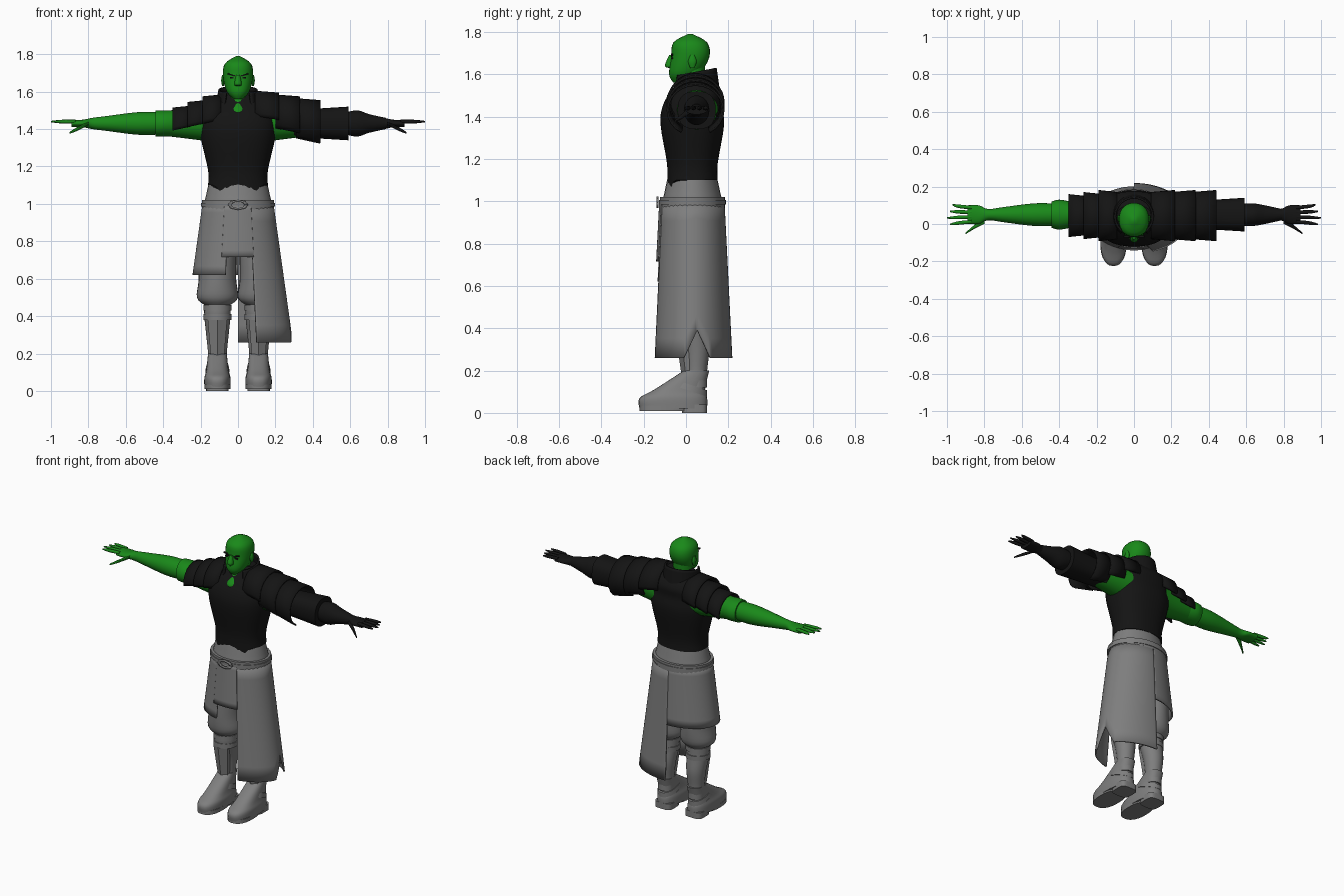
import bpy, bmesh
from math import sin, cos, pi, radians, copysign
from mathutils import Vector, Matrix

if "Cube" in bpy.data.objects:
    bpy.data.objects.remove(bpy.data.objects["Cube"])


def material(name, red, green, blue):
    made = bpy.data.materials.new(name)
    made.use_nodes = True
    made.diffuse_color = (red, green, blue, 1)
    made.node_tree.nodes["Principled BSDF"].inputs["Base Color"].default_value = made.diffuse_color
    return made


skin = material("green skin", .01, .25, .01)
armour = material("black armour", .007, .007, .007)
cloth = material("grey cloth", .21, .21, .21)


def finish(name, bm, mat):
    bmesh.ops.recalc_face_normals(bm, faces=bm.faces)
    mesh = bpy.data.meshes.new(name)
    bm.to_mesh(mesh)
    bm.free()
    mesh.materials.append(mat)
    mesh.shade_smooth()
    mesh.set_sharp_from_angle(angle=radians(40))
    made = bpy.data.objects.new(name, mesh)
    bpy.context.scene.collection.objects.link(made)
    return made


def resample(rings, steps):
    """Smooth curve through the given cross-sections."""
    rings = [Vector((*ring, 0)[:4]) for ring in rings]
    last = len(rings) - 1
    result = []
    for i in range(last):
        before, here = rings[max(i - 1, 0)], rings[i]
        there, after = rings[i + 1], rings[min(i + 2, last)]
        leave, arrive = (there - before) / 2, (after - here) / 2
        for k in range(steps):
            t = k / steps
            ease = t * t * (3 - 2 * t)
            result.append(here.lerp(there, ease) + leave * t * (1 - t) ** 2 - arrive * t * t * (1 - t))
    return result + [rings[last]]


def loft(name, mat, center, rings, axis="z", steps=4, sides=28, power=2, side=1, tweak=None):
    """Skin over ellipses. Ring: position on the axis, two radii, optional shift in y."""
    bm = bmesh.new()
    loops = []
    for position, wide, deep, shift in resample(rings, steps):
        loop = []
        for i in range(sides):
            a = 2 * pi * i / sides
            u = center[0] + wide * copysign(abs(sin(a)) ** (2 / power), sin(a))
            v = center[1] - deep * copysign(abs(cos(a)) ** (2 / power), cos(a))
            co = Vector((u, v + shift, position) if axis == "z" else (position, u + shift, v))
            if tweak:
                tweak(co)
            co.x *= side
            loop.append(bm.verts.new(co))
        loops.append(loop)
    for low, high in zip(loops, loops[1:]):
        for i in range(sides):
            j = (i + 1) % sides
            bm.faces.new((low[i], low[j], high[j], high[i]))
    bm.faces.new(loops[0])
    bm.faces.new(loops[-1])
    return finish(name, bm, mat)


def band(name, mat, center, low, high, wide, deep, **options):
    return loft(name, mat, center, [(low, wide, deep), (high, wide, deep)], steps=1, **options)


def shell(name, mat, point, columns=32, rows=8, thickness=.01):
    """Thin sheet over point(u, v), with u and v running from zero to one."""
    bm = bmesh.new()
    grid = [[bm.verts.new(point(i / columns, j / rows)) for j in range(rows + 1)]
            for i in range(columns + 1)]
    for a, b in zip(grid, grid[1:]):
        for j in range(rows):
            bm.faces.new((a[j], b[j], b[j + 1], a[j + 1]))
    made = finish(name, bm, mat)
    solid = made.modifiers.new("thickness", "SOLIDIFY")
    solid.thickness, solid.offset = thickness, 0


def plate(name, mat, center, size, tilt):
    bm = bmesh.new()
    place = Matrix.Translation(center) @ Matrix.Rotation(tilt, 4, "Y")
    bmesh.ops.create_cube(bm, size=1, matrix=place @ Matrix.Diagonal((*size, 1)))
    finish(name, bm, mat)


# Head and neck
loft("head", skin, (0, .02), [(1.56, .02, .02, -.06), (1.6, .06, .07, -.03), (1.68, .08, .09),
                              (1.75, .07, .08), (1.79, .01, .01)], power=2.2)
loft("neck", skin, (0, .03), [(1.47, .02, .04, -.07), (1.5, .05, .06, -.06),
                              (1.56, .06, .06, -.01), (1.64, .06, .06)])
loft("nose", skin, (0, -.07), [(1.63, .01, .01), (1.64, .02, .02, -.01), (1.69, .01, .01)], sides=12)
loft("lips", skin, (0, -.07), [(1.6, .02, .01), (1.61, .02, .01), (1.62, .01, .01)], sides=12)
for side, word in ((-1, "right"), (1, "left")):
    plate(word + "_brow", armour, (side * .036, -.067, 1.69), (.04, .01, .007), -side * .3)
    plate(word + "_eye", armour, (side * .034, -.067, 1.675), (.02, .01, .008), 0)
    loft(word + "_ear", skin, (.08, .03), [(1.63, .005, .01), (1.66, .01, .02), (1.69, .005, .01)],
         sides=12, side=side)


# Armoured vest with a lower front hem, and a collar open at the front
def lower_front(co):
    if co.z < 1.15 and co.y < 0:
        drop = min(1, max(0, 3 - 24 * abs(co.x)))
        co.z -= drop * (1.15 - co.z)


loft("vest", armour, (0, .03), [(1.1, .16, .12), (1.18, .16, .12), (1.36, .2, .15), (1.45, .2, .14),
                                (1.52, .17, .12, .02), (1.6, .09, .05, .02)],
     sides=40, power=2.3, tweak=lower_front)


def collar(u, v):
    a = radians(38 + 284 * u)
    radius = .12 - .02 * v
    height = .12 - .02 * cos(a)
    return Vector((radius * sin(a), .04 - radius * cos(a), 1.49 + v * height))


shell("collar", armour, collar)

# Arms, hands and fingers
arm_center = (.05, 1.43)
for side, word, mat in ((-1, "right", skin), (1, "left", armour)):
    along = dict(axis="x", side=side)
    loft(word + "_upper_arm", skin, arm_center, [(.13, .1, .1), (.2, .09, .09), (.36, .07, .07)], **along)
    loft(word + "_elbow", mat, arm_center, [(.34, .07, .07), (.4, .08, .07), (.44, .07, .07)], **along)
    loft(word + "_forearm", mat, arm_center, [(.43, .06, .06), (.54, .06, .06), (.7, .04, .04),
                                              (.78, .03, .03), (.83, .05, .02), (.89, .05, .02)], **along)
    for i, finger in enumerate(("index", "middle", "ring", "little")):
        spread = (i - 1.5) * .01
        tip = 1 - .015 * abs(i - 1)
        loft(f"{word}_{finger}_finger", mat, (.05 + 2.5 * spread, 1.44),
             [(.87, .01, .01), (.94, .01, .01, spread / 2), (tip, .004, .004, spread)], sides=10, **along)

    def lower_tip(co):
        co.z -= (co.x - .8) / 2
    loft(word + "_thumb", mat, (.02, 1.43), [(.8, .02, .01), (.86, .01, .01, -.04), (.9, .005, .005, -.07)],
         sides=10, tweak=lower_tip, **along)


# Overlapping shoulder plates, open under the arm
def shoulder_plates(word, side, length, height, narrowing, closing):
    for i, place in enumerate(("inner", "middle", "outer")):
        start = .09 + (length - .02) * i
        radius = .11 - narrowing * i
        reach = radians(100 + closing * i)

        def arch(u, v):
            a = reach * (2 * u - 1)
            flare = radius + .01 * v
            return Vector((side * (start + length * v), .045 + 1.1 * flare * sin(a),
                           height - .02 * (i + v) + flare * cos(a)))
        shell(f"{word}_{place}_shoulder_plate", armour, arch, columns=20, rows=2)


shoulder_plates("right", -1, .1, 1.47, .01, 0)
shoulder_plates("left", 1, .13, 1.49, 0, 25)

# Left sleeve and flared glove
loft("left_sleeve", armour, arm_center, [(.3, .08, .07), (.43, .08, .08), (.59, .09, .09)],
     axis="x", steps=1, power=2.5)
loft("left_glove_cuff", armour, arm_center, [(.58, .06, .06), (.64, .06, .07), (.7, .05, .05),
                                             (.79, .03, .03)], axis="x")

# Waist, belt and buckle
waist_center = (0, .03)
loft("waist", cloth, waist_center, [(.8, .17, .13), (.98, .18, .14), (1.05, .17, .13), (1.14, .15, .11)])
band("belt", cloth, waist_center, .97, 1.02, .193, .154, sides=40)
band("belt_trim", cloth, waist_center, .985, 1.005, .198, .158, sides=40)


def buckle(u, v):
    a, size = 2 * pi * u, .035 + .02 * v
    return Vector((size * cos(a), -.135, .995 + size * sin(a) / 2))


shell("buckle", cloth, buckle, columns=8, rows=1)


# Skirt panels: angles run from the front towards the left side
def skirt(name, start, stop, bottom, grow=1):
    def panel(u, v):
        degrees = start + (stop - start) * u
        a = radians(degrees)
        z = 1 + (bottom(degrees) - 1) * v
        flare = 1 - z
        return Vector((grow * (.185 + .14 * flare) * sin(a),
                       .03 - grow * (.147 + .05 * flare) * cos(a), z))
    shell(name, cloth, panel, columns=64)


def side_slit(degrees):
    return .26 + .13 * max(0, 1 - abs(degrees - 97.5) / 20)


skirt("skirt_long_left", 20, 180, side_slit)
skirt("skirt_short_right", -180, -16, lambda degrees: .62)
skirt("skirt_front_flap", -22, 21, lambda degrees: .715, grow=1.03)


# Legs and boots
def slope_forward(co):
    co.z += (.03 - co.y) / 3


leg_center, foot_center = (.11, .03), (.11, -.06)
for side, word in ((-1, "right"), (1, "left")):
    loft(word + "_trouser", cloth, leg_center, [(.92, .08, .11), (.75, .1, .11), (.6, .1, .11),
                                                (.5, .11, .1), (.46, .07, .07)], side=side)
    loft(word + "_shin", cloth, leg_center, [(.48, .07, .07), (.4, .07, .07), (.3, .06, .06, .02),
                                             (.2, .05, .05, .02), (.12, .05, .05, .02)], side=side)
    band(word + "_upper_knee_strap", cloth, leg_center, .43, .46, .075, .075, side=side)
    band(word + "_lower_knee_strap", cloth, leg_center, .38, .41, .075, .075, side=side)
    loft(word + "_shin_guard", cloth, leg_center, [(.17, .04, .04, -.01), (.38, .06, .05, -.03)],
         steps=1, sides=6, side=side)
    loft(word + "_boot", cloth, foot_center, [(.02, .07, .16), (.07, .07, .16), (.11, .06, .12, .03),
                                              (.2, .05, .06, .11)], power=2.5, side=side)
    loft(word + "_boot_strap", cloth, foot_center, [(.1, .065, .09, .07), (.13, .06, .08, .08)],
         steps=1, side=side, tweak=slope_forward)
    band(word + "_sole", cloth, (.11, -.1), .01, .035, .07, .12, power=2.4, side=side)
    band(word + "_heel", cloth, (.11, .04), 0, .04, .06, .06, power=4, side=side)
